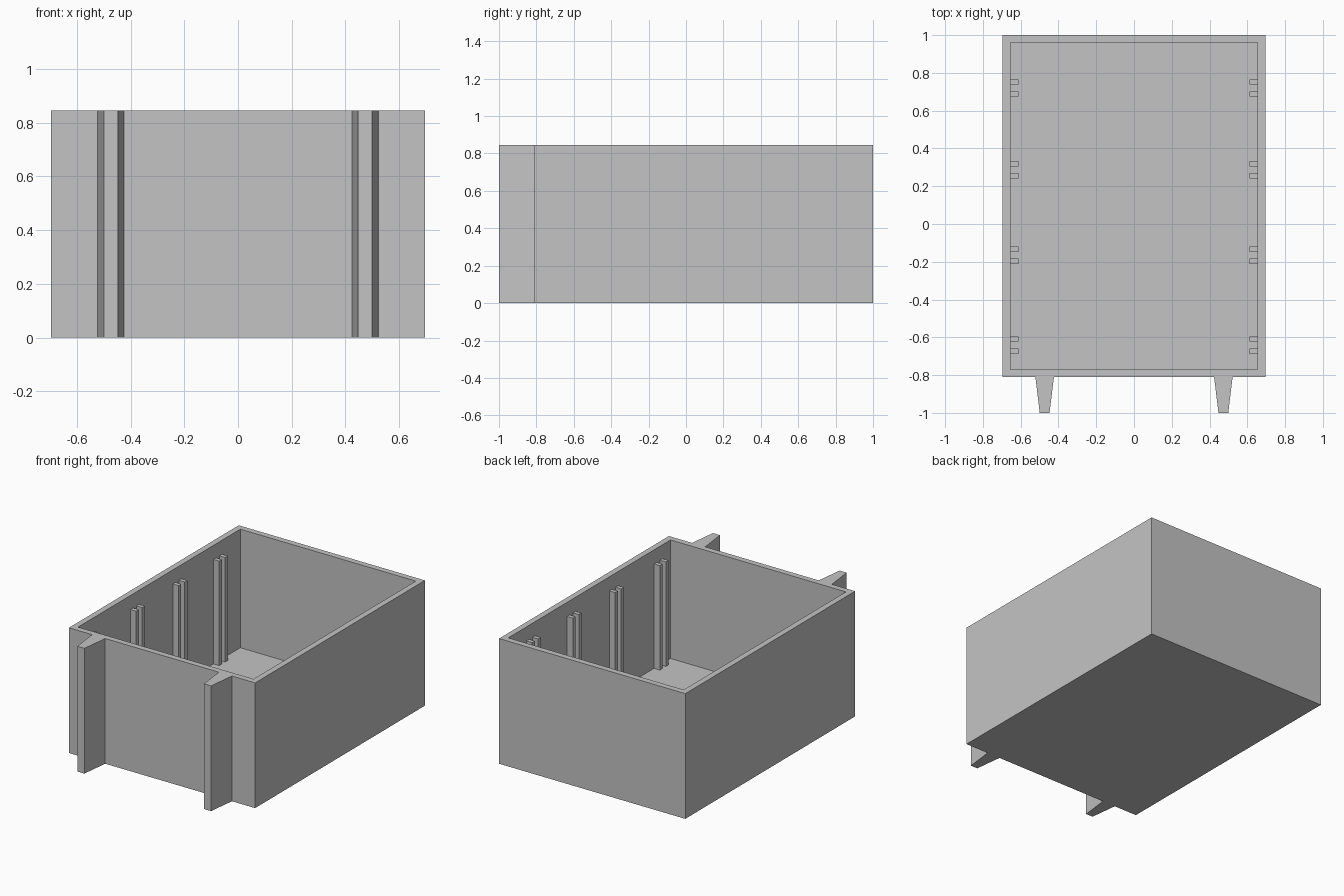
import bpy
import bmesh

cube = bpy.data.objects.get("Cube")
if cube:
    bpy.data.objects.remove(cube, do_unlink=True)

HEIGHT, WALL, FLOOR = 0.845, 0.04, 0.045
HALF_X, FRONT, BACK = 0.695, -0.81, 1.0
RIB_TOP = 0.75

grey = bpy.data.materials.new("plain_grey")
grey.use_nodes = True
colour = (0.55, 0.55, 0.55, 1)
grey.diffuse_color = colour
grey.node_tree.nodes["Principled BSDF"].inputs["Base Color"].default_value = colour


def rectangle(x0, x1, y0, y1):
    return [(x0, y0), (x1, y0), (x1, y1), (x0, y1)]


def add_object(name, bm):
    bmesh.ops.recalc_face_normals(bm, faces=bm.faces)
    mesh = bpy.data.meshes.new(name)
    bm.to_mesh(mesh)
    bm.free()
    mesh.materials.append(grey)
    obj = bpy.data.objects.new(name, mesh)
    bpy.context.collection.objects.link(obj)
    return obj


def prism(name, outline, z0, z1):
    """Extrude a plan outline upward."""
    bm = bmesh.new()
    face = bm.faces.new([bm.verts.new((x, y, z0)) for x, y in outline])
    top = bmesh.ops.extrude_face_region(bm, geom=[face])["geom"]
    verts = [v for v in top if isinstance(v, bmesh.types.BMVert)]
    bmesh.ops.translate(bm, verts=verts, vec=(0, 0, z1 - z0))
    return add_object(name, bm)


# Open box: inset the top face and sink it to the floor
box = prism("box", rectangle(-HALF_X, HALF_X, FRONT, BACK), 0, HEIGHT)
bm = bmesh.new()
bm.from_mesh(box.data)
lid = max(bm.faces, key=lambda f: f.calc_center_median().z)
bmesh.ops.inset_region(bm, faces=[lid], thickness=WALL, use_even_offset=True)
well = bmesh.ops.extrude_face_region(bm, geom=[lid])["geom"]
bmesh.ops.translate(bm, verts=[v for v in well if isinstance(v, bmesh.types.BMVert)],
                    vec=(0, 0, FLOOR - HEIGHT))
if lid.is_valid:
    bmesh.ops.delete(bm, geom=[lid], context="FACES_ONLY")
bmesh.ops.recalc_face_normals(bm, faces=bm.faces)
bm.to_mesh(box.data)
bm.free()

for side, label in ((1, "left"), (-1, "right")):
    # Tapered fins on the front
    c = side * 0.473
    fin = [(c - 0.049, FRONT), (c - 0.026, -1), (c + 0.026, -1), (c + 0.049, FRONT)]
    prism(label + "_front_fin", fin, 0, HEIGHT)

    # Paired ribs that form slots on the inner side walls
    inner = side * (HALF_X - WALL)
    for pair, y in enumerate((-0.641, -0.165, 0.287, 0.72), 1):
        for offset, end in ((-0.032, "front"), (0.032, "back")):
            mid = y + offset
            plan = rectangle(inner, inner - side * 0.043, mid - 0.014, mid + 0.014)
            prism(f"{label}_slot_{pair}_{end}_rib", plan, FLOOR, RIB_TOP)
